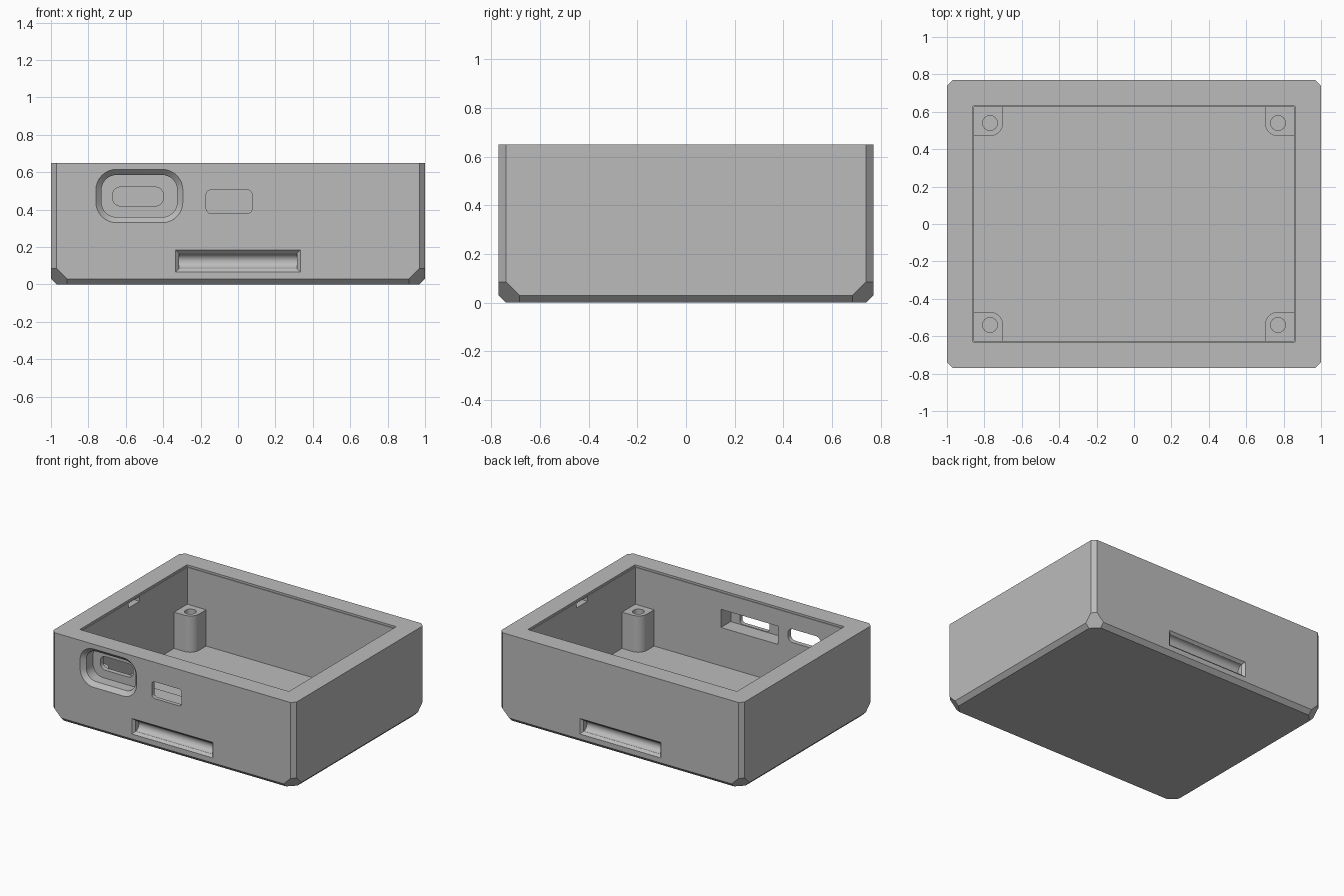
import bpy, bmesh
from math import sin, cos, pi, radians

if "Cube" in bpy.data.objects:
    bpy.data.objects.remove(bpy.data.objects["Cube"])

grey = bpy.data.materials.new("plain_grey")
grey.use_nodes = True
COLOUR = (0.5, 0.5, 0.5, 1)
grey.diffuse_color = COLOUR
grey.node_tree.nodes["Principled BSDF"].inputs["Base Color"].default_value = COLOUR

W, D, H = 1.0, 0.77, 0.65      # half width, half depth, height
IW, ID = 0.86, 0.63            # half size of the cavity
FLOOR = 0.09


def make(name, bm):
    bmesh.ops.recalc_face_normals(bm, faces=bm.faces)
    mesh = bpy.data.meshes.new(name)
    bm.to_mesh(mesh)
    bm.free()
    mesh.materials.append(grey)
    obj = bpy.data.objects.new(name, mesh)
    bpy.context.collection.objects.link(obj)
    return obj


def loft(name, loops):
    """Skin a row of equal-length point loops and cap both ends."""
    bm = bmesh.new()
    rings = [[bm.verts.new(p) for p in loop] for loop in loops]
    n = len(rings[0])
    for a, b in zip(rings, rings[1:]):
        for i in range(n):
            j = (i + 1) % n
            bm.faces.new((a[i], a[j], b[j], b[i]))
    bm.faces.new(rings[0])
    bm.faces.new(rings[-1])
    return make(name, bm)


def rounded(x0, x1, z0, z1, r, steps=8):
    """Outline of a rounded rectangle."""
    if r == 0:
        return [(x1, z1), (x0, z1), (x0, z0), (x1, z0)]
    centres = [(x1 - r, z1 - r), (x0 + r, z1 - r), (x0 + r, z0 + r), (x1 - r, z0 + r)]
    return [(cx + r * cos((q + k / steps) * pi / 2), cz + r * sin((q + k / steps) * pi / 2))
            for q, (cx, cz) in enumerate(centres) for k in range(steps + 1)]


def at_y(outline, y):
    return [(x, y, z) for x, z in outline]


def at_z(outline, z):
    return [(x, y, z) for x, y in outline]


def box(name, x, y, z):
    flat = rounded(*x, *y, 0)
    return loft(name, [at_z(flat, z[0]), at_z(flat, z[1])])


def cut(obj, cutters):
    for c in cutters:
        c.hide_render = True
        m = obj.modifiers.new(c.name, "BOOLEAN")
        m.operation, m.solver, m.object = "DIFFERENCE", "EXACT", c
    bpy.context.view_layer.update()
    result = obj.evaluated_get(bpy.context.evaluated_depsgraph_get())
    mesh = bpy.data.meshes.new_from_object(result)
    obj.modifiers.clear()
    obj.data = mesh
    for c in cutters:
        bpy.data.objects.remove(c)


def smooth(obj):
    bpy.ops.object.select_all(action="DESELECT")
    obj.select_set(True)
    bpy.context.view_layer.objects.active = obj
    bpy.ops.object.shade_smooth_by_angle(angle=radians(30))


# Outer shell: chamfered edges with larger cut bottom corners
c, k = 0.03, 0.085
corner = [(W - c, D, H), (W, D - c, H), (W - c, D, k), (W, D - c, k),
          (W - k, D, c), (W, D - k, c), (W - c, D - k, 0), (W - k, D - c, 0)]
bm = bmesh.new()
for sx in (-1, 1):
    for sy in (-1, 1):
        for x, y, z in corner:
            bm.verts.new((sx * x, sy * y, z))
bmesh.ops.convex_hull(bm, input=bm.verts)
bmesh.ops.dissolve_limit(bm, angle_limit=0.01, verts=bm.verts, edges=bm.edges)
case = make("case_body", bm)

# Cavity with a fine step just below the rim
lip = 0.005
cutters = [box("cavity", (lip - IW, IW - lip), (lip - ID, ID - lip), (FLOOR, H + 0.1)),
           box("rim_step", (-IW, IW), (-ID, ID), (H - 0.015, H + 0.2))]

# Plug recess with flared mouth, and its slot through the wall
mouth = rounded(-0.76, -0.295, 0.33, 0.615, 0.11)
throat = rounded(-0.73, -0.325, 0.36, 0.585, 0.08)
cutters.append(loft("plug_recess", [at_y(mouth, -D - 0.05), at_y(mouth, -D),
                                    at_y(throat, -D + 0.03), at_y(throat, -ID - 0.03)]))
slot = rounded(-0.67, -0.40, 0.42, 0.52, 0.04)
cutters.append(loft("plug_slot", [at_y(slot, -D), at_y(slot, -ID + 0.1)]))

# Small port with a wider pocket on the inside
port = rounded(-0.17, 0.075, 0.38, 0.505, 0.025)
cutters.append(loft("port_hole", [at_y(port, -D - 0.1), at_y(port, -ID - 0.05)]))
cutters.append(box("port_pocket", (-0.32, 0.15), (-ID - 0.11, -ID + 0.1), (0.375, 0.51)))

# Finger grooves, front and back: scooped channel with a flared mouth
for side in (-1, 1):
    scoop = [(side * (D + 0.02), 0.085), (side * (D + 0.02), 0.165)]
    scoop += [(side * (D - 0.015 - 0.04 * sin(t * pi / 12)), 0.125 + 0.04 * cos(t * pi / 12))
              for t in range(13)]
    cutters.append(loft("groove", [[(x, y, z) for y, z in scoop] for x in (-0.315, 0.315)]))
    outer = rounded(-0.333, 0.333, 0.067, 0.183, 0)
    inner = rounded(-0.313, 0.313, 0.087, 0.163, 0)
    cutters.append(loft("groove_mouth", [at_y(outer, side * (D + 0.05)), at_y(outer, side * D),
                                         at_y(inner, side * (D - 0.02))]))

# Catch notches inside both side walls
for side in (-1, 1):
    xs = sorted((side * (IW - 0.05), side * (IW + 0.04)))
    cutters.append(box("catch_notch", xs, (-0.065, 0.065), (0.595, 0.63)))

cut(case, cutters)
smooth(case)

# Screw posts in the four corners, one inner corner rounded
for sx, xname in ((-1, "right"), (1, "left")):
    for sy, yname in ((-1, "front"), (1, "back")):
        r = 0.07
        plan = [(IW + 0.02, ID + 0.02), (0.70, ID + 0.02)]
        plan += [(0.70 + r - r * cos(t * pi / 16), 0.47 + r - r * sin(t * pi / 16))
                 for t in range(9)]
        plan.append((IW + 0.02, 0.47))
        plan = [(sx * x, sy * y) for x, y in plan]
        post = loft(f"{yname}_{xname}_screw_post", [at_z(plan, FLOOR - 0.02), at_z(plan, 0.36)])
        hole = [(sx * 0.77 + 0.04 * cos(t * pi / 12), sy * 0.54 + 0.04 * sin(t * pi / 12))
                for t in range(24)]
        cut(post, [loft("screw_hole", [at_z(hole, 0.12), at_z(hole, 0.5)])])
        smooth(post)
